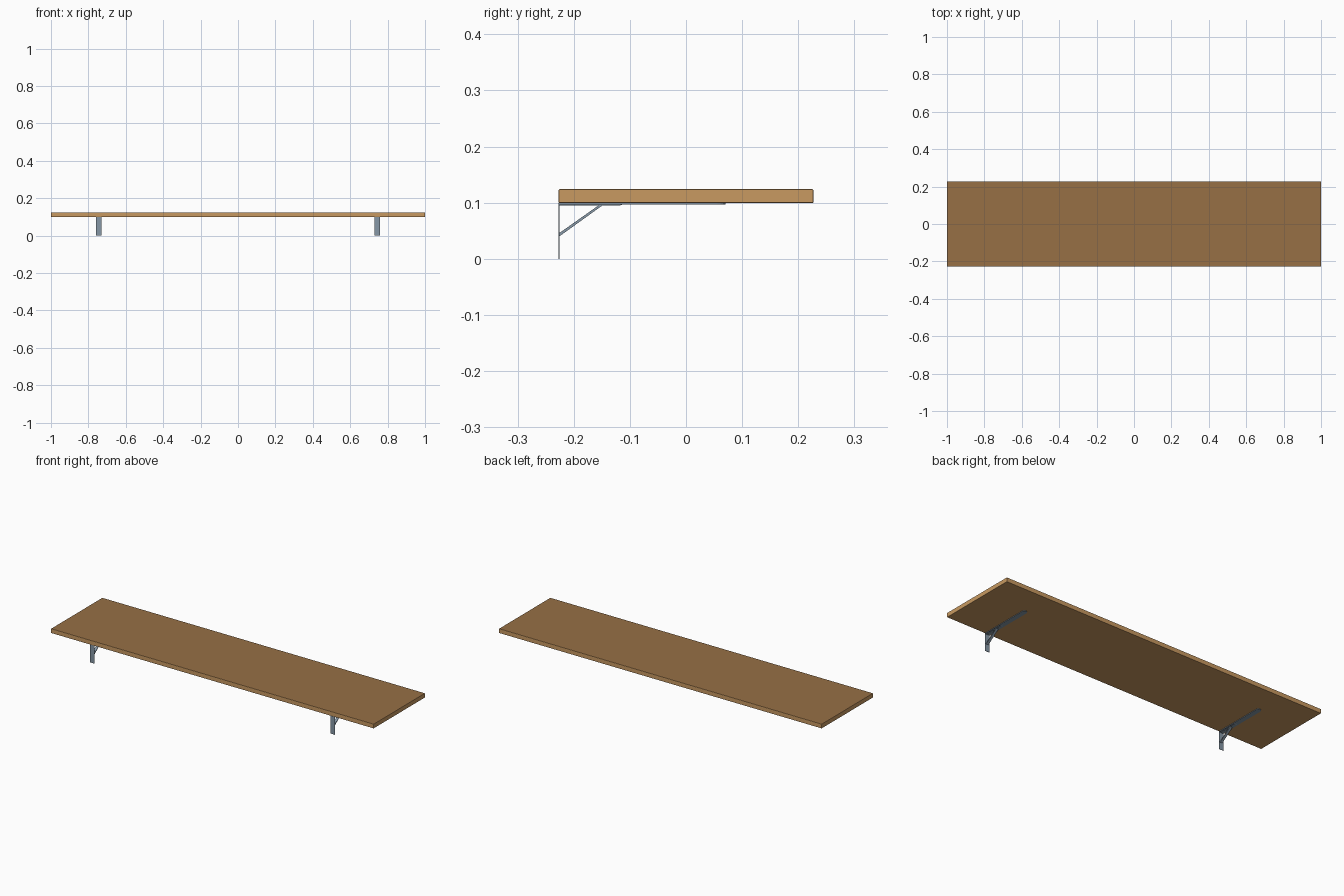
import bpy, bmesh, math
from mathutils import Vector

if "Cube" in bpy.data.objects:
    bpy.data.objects.remove(bpy.data.objects["Cube"])


def material(name, rgb):
    m = bpy.data.materials.new(name)
    m.diffuse_color = (*rgb, 1)
    m.use_nodes = True
    m.node_tree.nodes["Principled BSDF"].inputs["Base Color"].default_value = m.diffuse_color
    return m


WOOD = material("light wood", (0.58, 0.32, 0.12))
TOP = material("dark wood top", (0.31, 0.16, 0.06))
STEEL = material("blue grey steel", (0.24, 0.31, 0.38))


def prism(name, profile, axis, lo, hi, mat, bevel=0.0):
    """Extrude a 2D profile along x (points are y, z) or z (points are x, y)."""
    bm = bmesh.new()
    place = (lambda p: (lo, *p)) if axis == "x" else (lambda p: (*p, lo))
    face = bm.faces.new([bm.verts.new(place(p)) for p in profile])
    out = bmesh.ops.extrude_face_region(bm, geom=[face])
    move = Vector((hi - lo, 0, 0)) if axis == "x" else Vector((0, 0, hi - lo))
    bmesh.ops.translate(bm, vec=move,
                        verts=[g for g in out["geom"] if isinstance(g, bmesh.types.BMVert)])
    bmesh.ops.recalc_face_normals(bm, faces=bm.faces)
    if bevel:
        bmesh.ops.bevel(bm, geom=bm.edges[:], offset=bevel, segments=2,
                        profile=0.5, affect="EDGES")
    mesh = bpy.data.meshes.new(name)
    bm.to_mesh(mesh)
    bm.free()
    mesh.materials.append(mat)
    obj = bpy.data.objects.new(name, mesh)
    bpy.context.collection.objects.link(obj)
    return obj


BACK, TIP, UNDER, T = -0.227, 0.07, 0.0995, 0.0015
HALF = 0.014

# Shelf board with slightly eased edges and a darker top face
board = prism("shelf_board", [(-1, BACK), (1, BACK), (1, -BACK), (-1, -BACK)], "z",
              UNDER, 0.124, WOOD, 0.0015)
board.data.materials.append(TOP)
for f in board.data.polygons:
    f.material_index = 1 if f.normal.z > 0.9 else 0

for side, cx in (("left", -0.745), ("right", 0.745)):
    # Wall plate
    prism(side + "_wall_plate",
          [(BACK, 0), (BACK + T, 0), (BACK + T, UNDER), (BACK, UNDER)],
          "x", cx - HALF, cx + HALF, STEEL)
    # Support arm with rounded tip
    arc = [(cx + HALF * math.cos(a), TIP - HALF + HALF * math.sin(a))
           for a in (i * math.pi / 8 for i in range(9))]
    prism(side + "_arm", [(cx - HALF, BACK), (cx + HALF, BACK)] + arc,
          "z", UNDER - 0.003, UNDER, STEEL)
    # Raised rib under the root of the arm
    prism(side + "_arm_rib",
          [(BACK, 0.095), (-0.118, 0.095), (-0.113, 0.0965), (BACK, 0.0965)],
          "x", cx - HALF * 0.5, cx + HALF * 0.5, STEEL)
    # Diagonal brace
    prism(side + "_brace",
          [(BACK, 0.039), (-0.147, 0.0965), (-0.154, 0.0965), (BACK, 0.045)],
          "x", cx - HALF * 0.5, cx + HALF * 0.5, STEEL)
